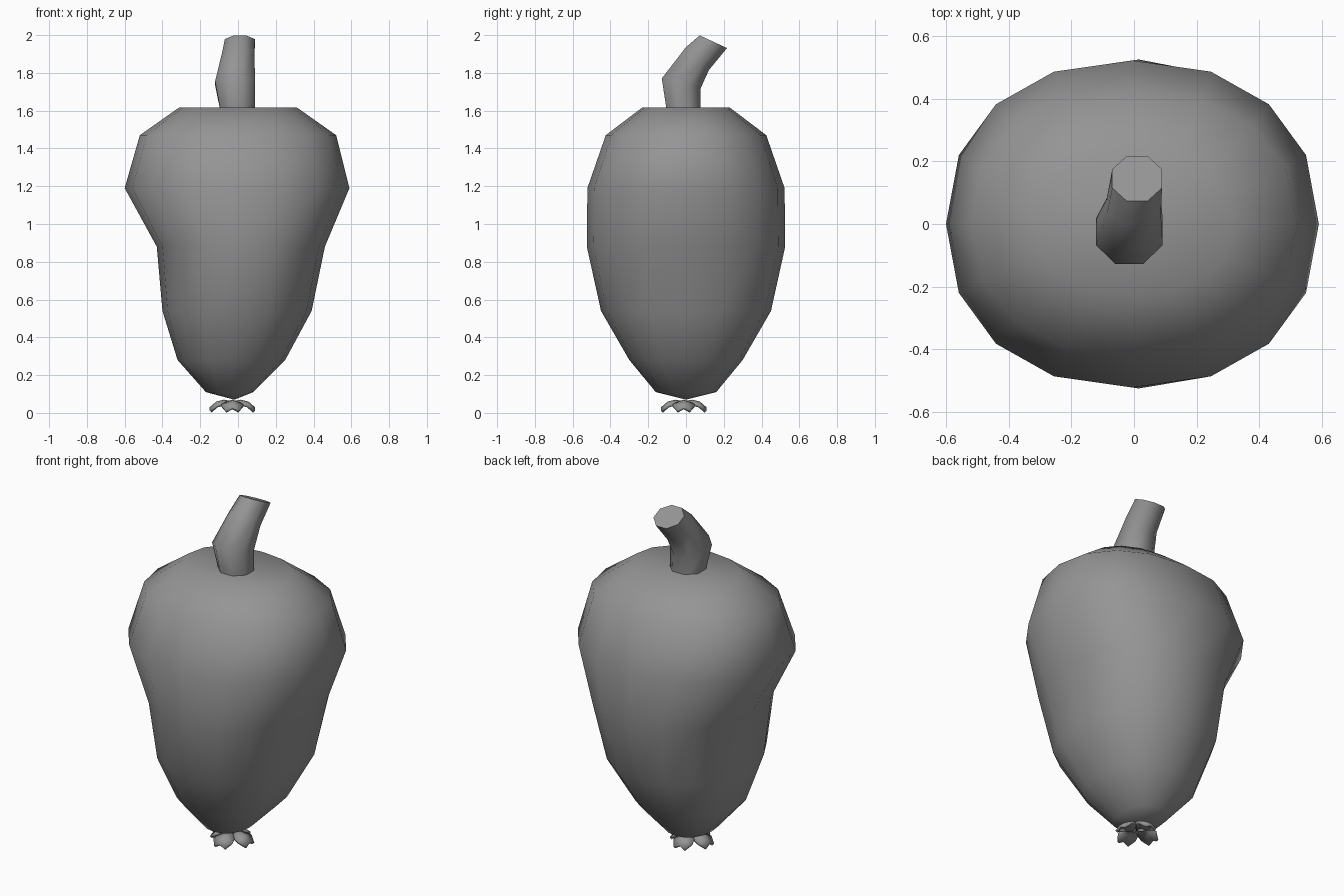
import bpy, bmesh
from math import sin, cos, pi, radians
from mathutils import Vector

cube = bpy.data.objects.get("Cube")
if cube:
    bpy.data.objects.remove(cube, do_unlink=True)

grey = bpy.data.materials.new("plain grey")
grey.use_nodes = True
grey.diffuse_color = (0.3, 0.3, 0.3, 1)
grey.node_tree.nodes["Principled BSDF"].inputs["Base Color"].default_value = (0.3, 0.3, 0.3, 1)


def finish(bm, name):
    """Turn a bmesh into a smooth-shaded object."""
    bmesh.ops.recalc_face_normals(bm, faces=bm.faces)
    mesh = bpy.data.meshes.new(name)
    bm.to_mesh(mesh)
    bm.free()
    mesh.materials.append(grey)
    mesh.shade_smooth()
    obj = bpy.data.objects.new(name, mesh)
    bpy.context.collection.objects.link(obj)
    return obj


def loft(bm, rings):
    """Join neighbouring rings of points with quads."""
    loops = [[bm.verts.new(p) for p in ring] for ring in rings]
    for a, b in zip(loops, loops[1:]):
        n = len(a)
        for i in range(n):
            bm.faces.new((a[i], a[(i + 1) % n], b[(i + 1) % n], b[i]))
    return loops


def cap(bm, loop, centre):
    """Close a ring with a fan of triangles."""
    tip = bm.verts.new(centre)
    for i, v in enumerate(loop):
        bm.faces.new((v, loop[(i + 1) % len(loop)], tip))


def squash(t):
    """Slightly boxy version of a cosine or sine."""
    return (1 if t > 0 else -1) * abs(t) ** 0.9


# Fruit body: left x, right x, half depth, height of each ring
levels = [
    (-0.17, 0.08, 0.16, 0.11), (-0.32, 0.25, 0.30, 0.28),
    (-0.40, 0.39, 0.45, 0.54), (-0.43, 0.46, 0.525, 0.88),
    (-0.60, 0.59, 0.522, 1.19), (-0.52, 0.52, 0.425, 1.47),
    (-0.31, 0.31, 0.23, 1.618),
]
rings = []
for x0, x1, d, z in levels:
    ring = []
    for i in range(16):
        a = 2 * pi * i / 16
        ring.append(((x0 + x1) / 2 + (x1 - x0) / 2 * squash(cos(a)), d * squash(sin(a)), z))
    rings.append(ring)
bm = bmesh.new()
loops = loft(bm, rings)
cap(bm, loops[0], (-0.02, 0, 0.07))
cap(bm, loops[-1], (0, -0.02, 1.61))
finish(bm, "fruit_body")

# Stem: x, y, z of the centre, radius, backward lean in degrees
path = [(0, -0.01, 1.57, 0.095, 0), (-0.015, -0.025, 1.745, 0.115, 14),
        (0, 0.06, 1.875, 0.093, 45), (0.01, 0.145, 1.965, 0.086, 25)]
rings = []
for x, y, z, r, lean in path:
    t = radians(lean)
    ring = []
    for i in range(8):
        a = 2 * pi * (i + 0.5) / 8
        ring.append((x + r * cos(a), y + r * sin(a) * cos(t), z - r * sin(a) * sin(t)))
    rings.append(ring)
bm = bmesh.new()
loops = loft(bm, rings)
bm.faces.new(loops[0])
bm.faces.new(loops[-1])
stem = finish(bm, "stem")

# Blossom end: four drooping petals, each given as distance, half width, height
rows = [(0.0, 0.015, 0.062), (0.045, 0.05, 0.07), (0.085, 0.06, 0.06), (0.12, 0.035, 0.03)]
bm = bmesh.new()
for k in range(4):
    a = k * pi / 2
    out, side = Vector((cos(a), sin(a), 0)), Vector((-sin(a), cos(a), 0))
    grid = []
    for dist, half, z in rows:
        grid.append([bm.verts.new(Vector((-0.03, -0.012, z - 0.018 * abs(u))) + out * dist + side * half * u)
                     for u in (-1, 0, 1)])
    for p, q in zip(grid, grid[1:]):
        for i in range(2):
            bm.faces.new((p[i], q[i], q[i + 1], p[i + 1]))
petals = finish(bm, "blossom_petals")
thick = petals.modifiers.new("thickness", "SOLIDIFY")
thick.thickness = 0.015
thick.offset = -1

# Keep the sharp rims of stem and petals crisp
for obj in (stem, petals):
    bpy.ops.object.select_all(action="DESELECT")
    obj.select_set(True)
    bpy.context.view_layer.objects.active = obj
    bpy.ops.object.shade_smooth_by_angle(angle=radians(60))
